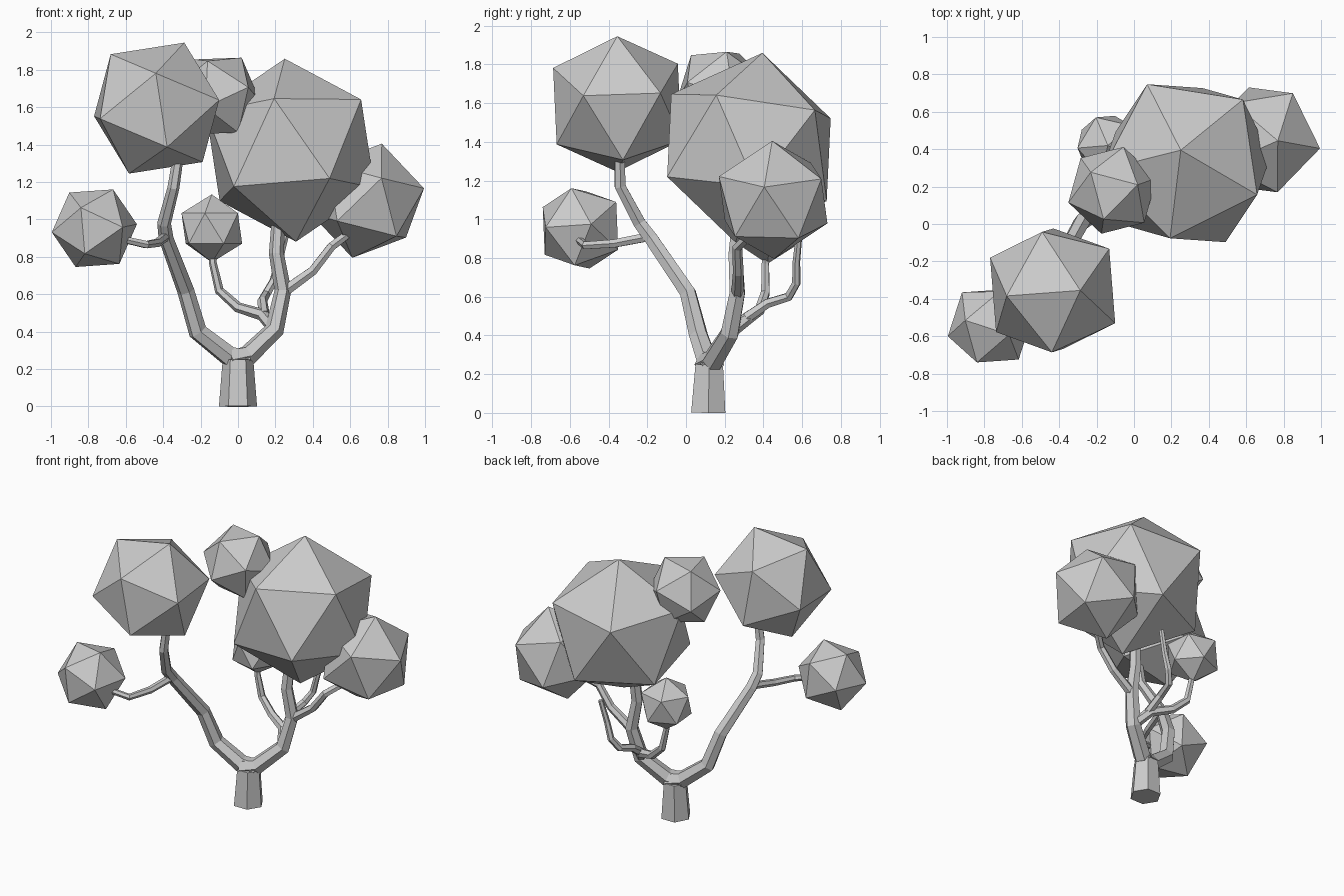
import bpy
from mathutils import Vector, Matrix


def limb(name, pts):
    """Six-sided tapering tube through (x, y, z, radius) points."""
    cu = bpy.data.curves.new(name, 'CURVE')
    cu.dimensions = '3D'
    cu.bevel_depth = 1.0
    cu.bevel_resolution = 1
    cu.use_fill_caps = True
    sp = cu.splines.new('POLY')
    sp.points.add(len(pts) - 1)
    sp.use_smooth = False
    for p, (x, y, z, r) in zip(sp.points, pts):
        p.co = (x, y, z, 1)
        p.radius = r
    ob = bpy.data.objects.new(name, cu)
    bpy.context.collection.objects.link(ob)
    bpy.ops.object.select_all(action='DESELECT')
    ob.select_set(True)
    bpy.context.view_layer.objects.active = ob
    bpy.ops.object.convert(target='MESH')
    return ob


def foliage(name, centre, radius, a, b):
    """Icosahedron with one corner along a and a neighbouring corner towards b."""
    z = Vector(a).normalized()
    x = Vector(b)
    x = (x - z * x.dot(z)).normalized()
    y = z.cross(x)
    rot = Matrix((x, y, z)).transposed().to_4x4()
    bpy.ops.mesh.primitive_ico_sphere_add(subdivisions=1, radius=radius)
    ob = bpy.context.object
    ob.name = name
    ob.matrix_world = Matrix.Translation(centre) @ rot
    return ob


# Trunk and the two main limbs
limb("trunk", [(0, .115, 0, .102), (0, .12, .25, .082)])
limb("left_limb", [(.05, .14, .25, .06), (-.05, .11, .27, .058), (-.215, .065, .40, .052),
                   (-.28, .01, .62, .046), (-.385, -.18, .90, .04), (-.395, -.24, .98, .037),
                   (-.345, -.34, 1.17, .032), (-.31, -.345, 1.40, .028)])
limb("right_limb", [(-.05, .10, .25, .06), (.05, .14, .27, .058), (.195, .225, .41, .052),
                    (.24, .265, .62, .045), (.205, .255, .82, .04), (.22, .275, 1.05, .036)])

# Side branches
limb("left_branch", [(-.385, -.19, .91, .026), (-.43, -.37, .875, .024),
                     (-.49, -.52, .865, .022), (-.60, -.55, .89, .02), (-.72, -.55, .93, .018)])
limb("right_branch", [(.24, .265, .61, .033), (.40, .27, .725, .028),
                      (.50, .265, .855, .026), (.60, .34, .93, .024), (.67, .42, 1.02, .02)])
limb("back_branch", [(.19, .23, .42, .036), (.13, .32, .49, .033), (0, .38, .53, .028),
                     (-.10, .41, .62, .025), (-.135, .41, .77, .021), (-.135, .42, .90, .018)])
limb("bare_twig", [(.14, .31, .49, .03), (.13, .42, .565, .027), (.15, .53, .60, .025),
                   (.19, .57, .67, .023), (.22, .57, .78, .02), (.26, .585, .93, .017)])

# Foliage clumps
foliage("foliage_left_top", (-.435, -.355, 1.595), .38, (.15, 0, .355), (-.255, -.03, .28))
foliage("foliage_right_top", (.28, .325, 1.37), .495, (-.03, .07, .49), (.37, -.165, .265))
foliage("foliage_right_side", (.69, .45, 1.10), .315, (.08, -.005, .31), (.30, -.045, .07))
foliage("foliage_left_side", (-.768, -.545, .953), .235, (-.07, -.19, .107), (.155, -.17, 0))
foliage("foliage_back_low", (-.14, .42, .952), .182, (0, 0, 1), (-.162, -.014, .08))
foliage("foliage_middle_top", (-.115, .18, 1.66), .247, (.135, .03, .205), (-.04, -.15, .195))
